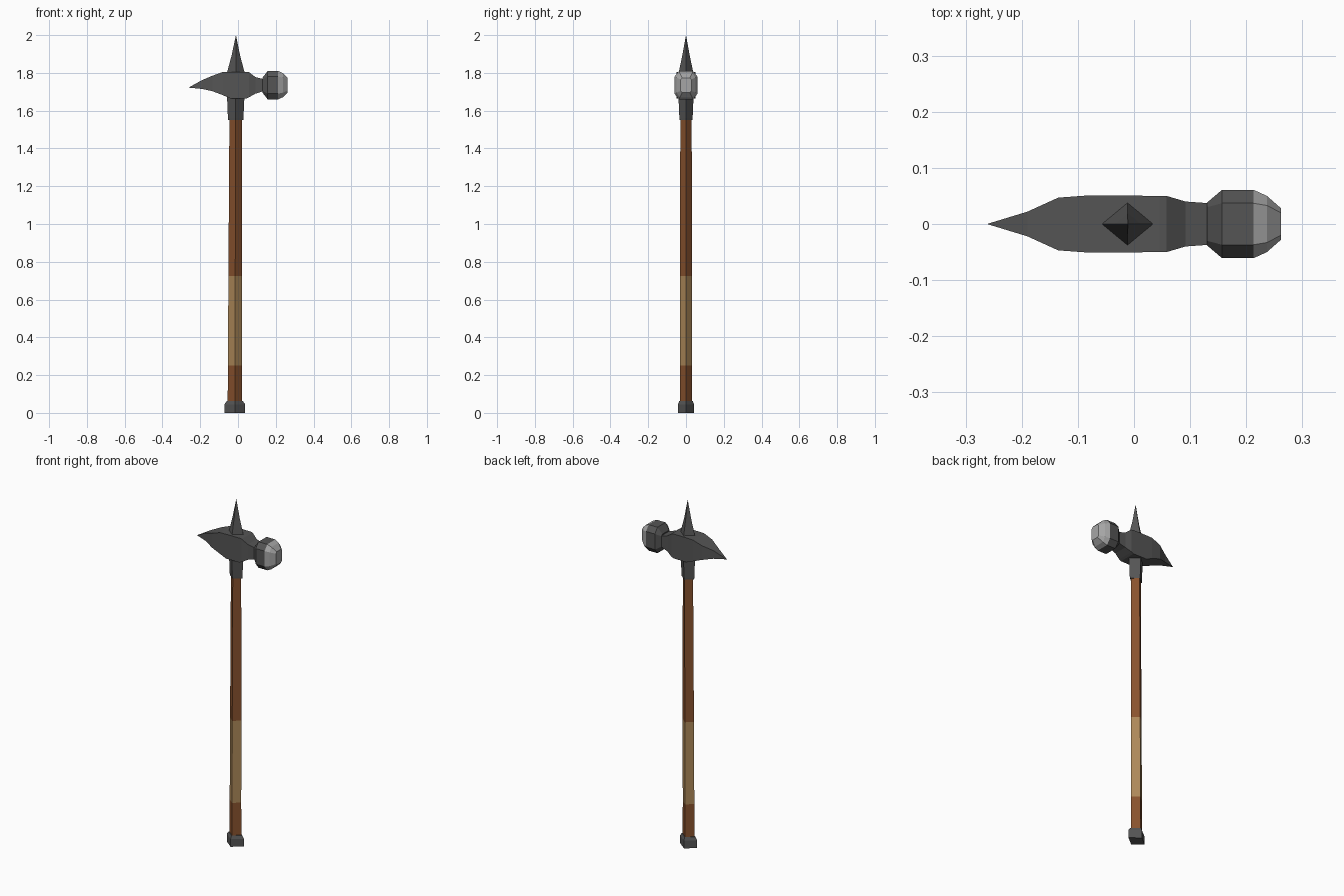
import bpy, bmesh

if "Cube" in bpy.data.objects:
    bpy.data.objects.remove(bpy.data.objects["Cube"])


def material(name, rgb):
    m = bpy.data.materials.new(name)
    m.diffuse_color = (*rgb, 1)
    m.use_nodes = True
    m.node_tree.nodes["Principled BSDF"].inputs["Base Color"].default_value = m.diffuse_color
    return m


WOOD = material("wood", (0.25, 0.085, 0.027))
WRAP = material("wrap", (0.42, 0.25, 0.1))
IRON = material("iron", (0.09, 0.09, 0.09))
STEEL = material("steel", (0.38, 0.38, 0.38))


def loft(name, rings, mats, mat_of_band=lambda i: 0):
    """Skin equal-length rings of points, cap both ends, weld tips."""
    bm = bmesh.new()
    loops = [[bm.verts.new(p) for p in ring] for ring in rings]
    n = len(loops[0])
    for i, (a, b) in enumerate(zip(loops, loops[1:])):
        for k in range(n):
            f = bm.faces.new((a[k], a[(k + 1) % n], b[(k + 1) % n], b[k]))
            f.material_index = mat_of_band(i)
    bm.faces.new(loops[0][::-1]).material_index = mat_of_band(0)
    bm.faces.new(loops[-1]).material_index = mat_of_band(len(loops) - 2)
    bmesh.ops.remove_doubles(bm, verts=bm.verts, dist=1e-4)
    bmesh.ops.recalc_face_normals(bm, faces=bm.faces)
    mesh = bpy.data.meshes.new(name)
    bm.to_mesh(mesh)
    bm.free()
    for m in mats:
        mesh.materials.append(m)
    ob = bpy.data.objects.new(name, mesh)
    bpy.context.collection.objects.link(ob)
    return ob


def diamond(z, rx, ry):
    cx = -0.017 + 0.003 * z  # the shaft leans very slightly
    return [(cx + rx, 0, z), (cx, ry, z), (cx - rx, 0, z), (cx, -ry, z)]


def box_section(x, hy, top, bottom):
    return [(x, -hy, bottom), (x, hy, bottom), (x, hy, top), (x, -hy, top)]


def octagon(x, hy, hz, fy, fz, cz=1.735):
    pts = [(hy, -fz), (hy, fz), (fy, hz), (-fy, hz),
           (-hy, fz), (-hy, -fz), (-fy, -hz), (fy, -hz)]
    return [(x, y, cz + z) for y, z in pts]


# Four-sided wooden shaft with a wrapped grip
loft("shaft", [diamond(0.04, 0.038, 0.033), diamond(0.25, 0.037, 0.032),
               diamond(0.725, 0.036, 0.032), diamond(1.57, 0.033, 0.030)],
     [WOOD, WRAP], lambda i: 1 if i == 1 else 0)

# Butt cap
loft("butt_cap", [diamond(0, 0.055, 0.043), diamond(0.045, 0.055, 0.043),
                  diamond(0.062, 0.043, 0.036)], [IRON])

# Socket under the head
loft("socket", [diamond(1.55, 0.040, 0.034), diamond(1.56, 0.041, 0.035),
                diamond(1.675, 0.046, 0.040)], [IRON])

# Head body: beak on the left, neck on the right
body = [(-0.262, 0, 1.722, 1.722), (-0.19, 0.022, 1.762, 1.715),
        (-0.135, 0.047, 1.785, 1.703), (-0.08, 0.051, 1.805, 1.682),
        (-0.04, 0.051, 1.806, 1.665), (0.045, 0.050, 1.806, 1.665),
        (0.058, 0.050, 1.804, 1.671), (0.092, 0.040, 1.778, 1.69),
        (0.135, 0.037, 1.767, 1.703)]
loft("beak_and_neck", [box_section(*s) for s in body], [IRON])

# Hammer poll with a bright striking face
poll = [(0.130, 0.038, 0.040, 0.030, 0.030), (0.157, 0.061, 0.075, 0.037, 0.045),
        (0.213, 0.061, 0.075, 0.037, 0.045), (0.237, 0.050, 0.064, 0.033, 0.040),
        (0.262, 0.028, 0.039, 0.020, 0.030)]
loft("hammer_poll", [octagon(*s) for s in poll], [IRON, STEEL],
     lambda i: 1 if i >= 2 else 0)

# Top spike
loft("top_spike", [diamond(1.80, 0.047, 0.039), diamond(1.89, 0.023, 0.020),
                   diamond(2.0, 0, 0)], [IRON])
